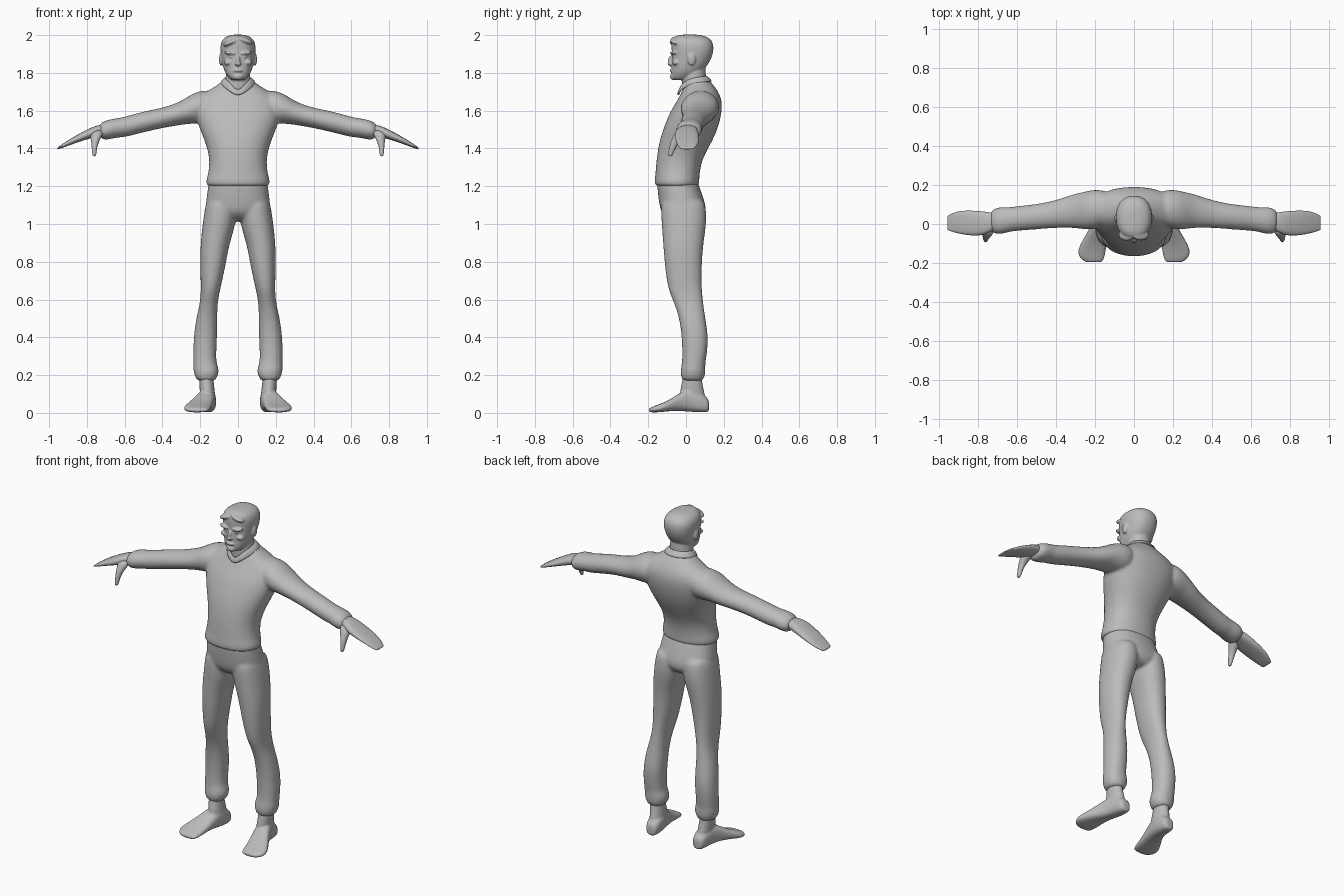
import bpy, bmesh, math
from mathutils import Matrix, Vector

grey = bpy.data.materials.new("plain grey")
grey.diffuse_color = (0.5, 0.5, 0.5, 1)


def loft(bm, axis, rows, sx=1, e=2.0, n=20):
    """Closed skin through superellipse sections: (position, a0, a1, b0, b1) along an axis."""
    rings = []
    for t, a0, a1, b0, b1 in rows:
        ring = []
        for i in range(n):
            w = 2 * math.pi * i / n
            c, s = math.cos(w), math.sin(w)
            a = (a0 + a1) / 2 + (a1 - a0) / 2 * math.copysign(abs(c) ** (2 / e), c)
            b = (b0 + b1) / 2 + (b1 - b0) / 2 * math.copysign(abs(s) ** (2 / e), s)
            p = {'x': (t, a, b), 'y': (a, t, b), 'z': (a, b, t)}[axis]
            ring.append(bm.verts.new((p[0] * sx, p[1], p[2])))
        rings.append(ring)
    for r, q in zip(rings, rings[1:]):
        for i in range(n):
            j = (i + 1) % n
            bm.faces.new((r[i], r[j], q[j], q[i]))
    bm.faces.new(rings[0])
    bm.faces.new(rings[-1])


def central(rows):
    """Rows (z, front, back, half width) to symmetric sections."""
    return [(z, -w, w, f, b) for z, f, b, w in rows]


def blob(bm, loc, rad, rot=0.0):
    m = Matrix.Translation(loc) @ Matrix.Rotation(rot, 4, 'Y') @ Matrix.Diagonal((*rad, 1))
    bmesh.ops.create_uvsphere(bm, u_segments=16, v_segments=10, radius=1, matrix=m)


def finish(name, bm, voxel=0.0, smooth=4):
    bmesh.ops.recalc_face_normals(bm, faces=bm.faces[:])
    me = bpy.data.meshes.new(name)
    bm.to_mesh(me)
    bm.free()
    me.materials.append(grey)
    for p in me.polygons:
        p.use_smooth = True
    ob = bpy.data.objects.new(name, me)
    bpy.context.collection.objects.link(ob)
    sub = ob.modifiers.new("round", 'SUBSURF')
    sub.levels = sub.render_levels = 1 if not voxel else 2
    if voxel:
        r = ob.modifiers.new("fuse", 'REMESH')
        r.mode = 'VOXEL'
        r.voxel_size = voxel
        r.use_smooth_shade = True
        s = ob.modifiers.new("soften", 'SMOOTH')
        s.factor = 0.5
        s.iterations = smooth
    return ob


# Sweater: torso and both sleeves fused together
bm = bmesh.new()
loft(bm, 'z', central([
    (1.20, -.155, .062, .160), (1.205, -.165, .070, .168), (1.23, -.168, .072, .172),
    (1.26, -.163, .072, .160), (1.34, -.158, .085, .150), (1.42, -.146, .130, .170),
    (1.48, -.130, .160, .195), (1.54, -.108, .180, .218), (1.60, -.082, .192, .232),
    (1.65, -.050, .192, .228), (1.69, -.028, .178, .190), (1.725, -.012, .155, .125),
    (1.755, -.005, .130, .085), (1.765, 0, .120, .075)]), e=2.2)
for sx in (1, -1):
    loft(bm, 'x', [
        (.12, .00, .16, 1.54, 1.70), (.17, -.02, .178, 1.53, 1.71), (.22, -.03, .175, 1.53, 1.70),
        (.26, -.028, .165, 1.53, 1.68), (.31, -.02, .155, 1.523, 1.645),
        (.40, -.02, .122, 1.508, 1.615), (.50, -.028, .102, 1.485, 1.597),
        (.60, -.036, .092, 1.458, 1.568), (.64, -.040, .086, 1.458, 1.560),
        (.68, -.054, .088, 1.447, 1.555), (.715, -.052, .083, 1.445, 1.543),
        (.73, -.035, .065, 1.46, 1.53), (.733, -.03, .06, 1.465, 1.525)], sx)
finish("sweater", bm, .009)

# Trousers: hips and both legs fused together
bm = bmesh.new()
loft(bm, 'z', central([
    (1.24, -.15, .06, .15), (1.22, -.155, .064, .157), (1.16, -.150, .086, .165),
    (1.10, -.142, .106, .174), (1.06, -.132, .106, .165), (1.03, -.10, .085, .11),
    (1.015, -.07, .06, .06)]), e=2.3)
for sx in (1, -1):
    loft(bm, 'z', [
        (1.14, .02, .160, -.12, .085), (1.10, .004, .174, -.135, .108), (1.00, .010, .188, -.130, .110),
        (.90, .044, .199, -.122, .093), (.80, .062, .201, -.115, .085),
        (.70, .083, .198, -.103, .083), (.64, .097, .197, -.090, .086),
        (.58, .108, .202, -.062, .092), (.50, .110, .222, -.036, .103),
        (.40, .110, .236, -.022, .120), (.30, .116, .237, -.020, .110),
        (.26, .112, .235, -.022, .102), (.225, .098, .238, -.030, .104),
        (.19, .108, .228, -.028, .100), (.172, .122, .215, -.018, .088),
        (.17, .13, .205, -.01, .08)], sx, e=2.2)
finish("trousers", bm, .009)

# Feet with ankles
bm = bmesh.new()
for sx in (1, -1):
    loft(bm, 'z', [
        (.23, .130, .208, -.012, .080), (.17, .130, .206, -.020, .085), (.12, .123, .203, -.032, .095),
        (.07, .118, .200, -.035, .106), (.05, .125, .195, -.02, .10)], sx)
    loft(bm, 'y', [
        (.122, .135, .178, .010, .060), (.115, .122, .192, .003, .080), (.07, .114, .203, .002, .115),
        (.02, .117, .212, .006, .130), (-.03, .126, .232, .010, .108),
        (-.08, .135, .262, .010, .074), (-.13, .143, .290, .004, .050),
        (-.17, .150, .284, .002, .036), (-.192, .160, .255, .004, .026),
        (-.196, .17, .245, .008, .022)], sx, e=2.6)
finish("feet", bm, .006, 2)

# Hands: flat mitten of fingers plus a hanging thumb
bm = bmesh.new()
for sx in (1, -1):
    loft(bm, 'x', [
        (.69, -.025, .055, 1.475, 1.525), (.73, -.035, .058, 1.470, 1.527),
        (.77, -.060, .066, 1.457, 1.515), (.83, -.062, .070, 1.438, 1.484),
        (.89, -.052, .070, 1.418, 1.450), (.93, -.042, .058, 1.402, 1.424),
        (.955, -.032, .042, 1.394, 1.406), (.957, -.03, .04, 1.396, 1.404)], sx, e=2.5, n=16)
    loft(bm, 'z', [
        (1.50, .71, .785, -.05, .01), (1.47, .715, .785, -.066, .00), (1.44, .735, .778, -.082, -.03),
        (1.40, .747, .775, -.090, -.055), (1.365, .750, .771, -.096, -.070),
        (1.358, .754, .768, -.092, -.075)], sx, n=12)
finish("hands", bm)

# Head with neck, jaw, facial relief, ears and hair
bm = bmesh.new()
loft(bm, 'z', central([
    (1.68, -.02, .12, .075), (1.72, -.022, .118, .072), (1.77, -.022, .106, .066),
    (1.82, -.02, .105, .064), (1.85, -.01, .10, .06)]))
loft(bm, 'z', central([
    (1.762, -.066, .00, .030), (1.768, -.074, .02, .042), (1.79, -.078, .060, .062),
    (1.82, -.077, .100, .077), (1.86, -.077, .128, .086), (1.90, -.076, .144, .092),
    (1.935, -.078, .148, .095), (1.965, -.078, .142, .090), (1.986, -.070, .122, .074),
    (1.998, -.05, .09, .048), (2.003, -.02, .06, .02)]), e=2.3)
blob(bm, (0, -.078, 1.862), (.012, .019, .030))
blob(bm, (0, -.085, 1.848), (.018, .014, .010))
blob(bm, (0, -.077, 1.812), (.026, .011, .008))
blob(bm, (0, -.066, 1.780), (.028, .020, .018))
for sx in (1, -1):
    blob(bm, (sx * .040, -.066, 1.905), (.036, .020, .010), sx * -.12)
    blob(bm, (sx * .050, -.052, 1.855), (.026, .022, .016))
    blob(bm, (sx * .090, .030, 1.872), (.011, .022, .034))
    blob(bm, (sx * .035, -.062, 1.885), (.014, .014, .007))
blob(bm, (-.038, -.055, 1.962), (.046, .032, .014), -.35)
blob(bm, (.035, -.055, 1.972), (.046, .030, .014), .35)
finish("head", bm, .005, 3)

# Folded V collar, one half mirrored
bm = bmesh.new()
inner = [(0, -.034, 1.700), (.035, -.028, 1.742), (.070, .020, 1.772), (.062, .085, 1.782), (0, .114, 1.784)]
outer = [(0, -.048, 1.668), (.056, -.032, 1.708), (.098, .030, 1.742), (.088, .110, 1.752), (0, .148, 1.754)]
a = [bm.verts.new(p) for p in inner]
b = [bm.verts.new(p) for p in outer]
for i in range(4):
    bm.faces.new((a[i], b[i], b[i + 1], a[i + 1]))
collar = finish("collar", bm)
collar.modifiers.clear()
mir = collar.modifiers.new("mirror", 'MIRROR')
mir.use_clip = True
sol = collar.modifiers.new("thickness", 'SOLIDIFY')
sol.thickness = .014
sol.offset = 0
sub = collar.modifiers.new("round", 'SUBSURF')
sub.levels = sub.render_levels = 2
